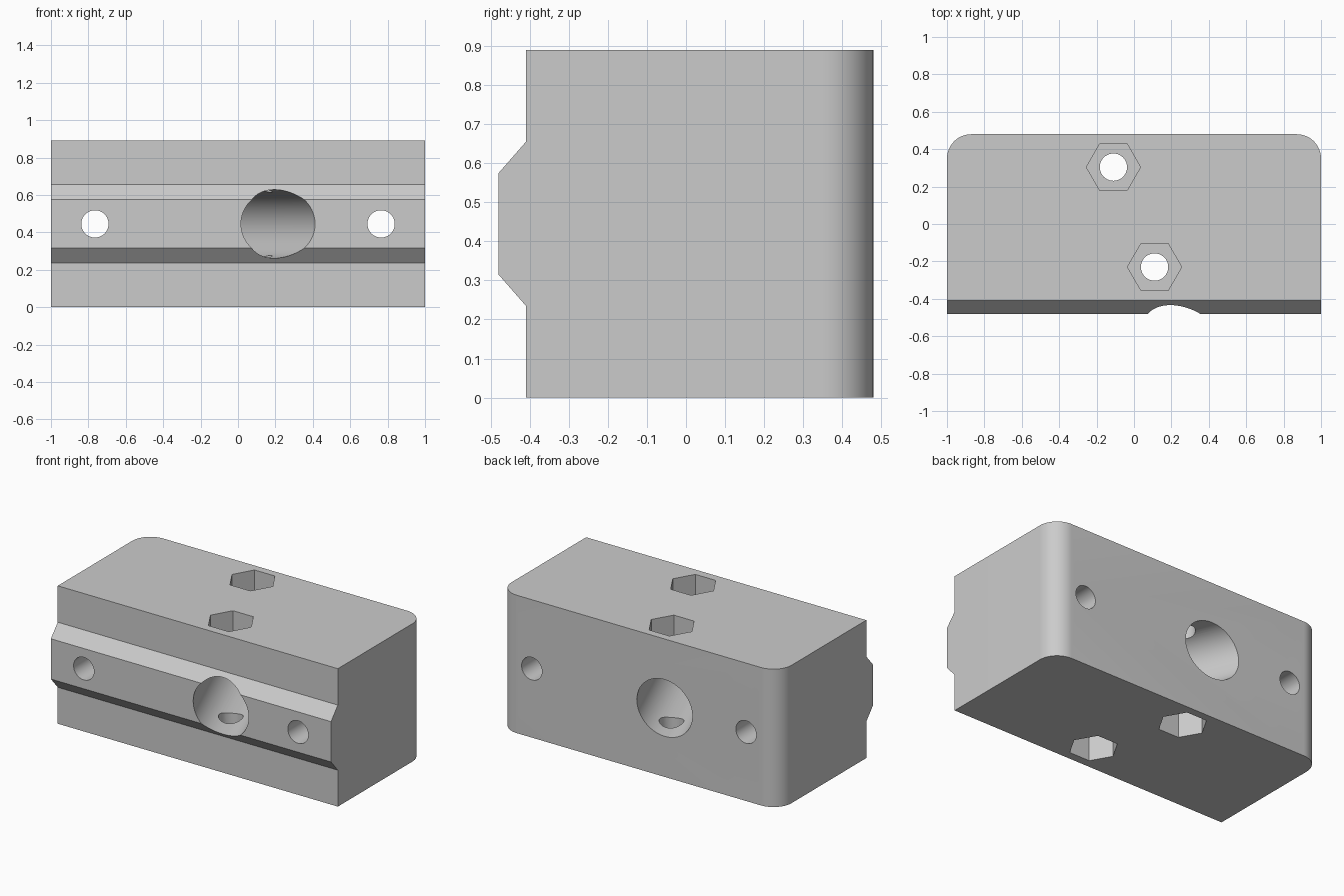
import bpy, bmesh
from math import radians
from mathutils import Matrix

if "Cube" in bpy.data.objects:
    bpy.data.objects.remove(bpy.data.objects["Cube"], do_unlink=True)

HEIGHT = 0.89
MID_Z = HEIGHT / 2
MID_Y = 0.037
BACK = 0.48
BOLT_R = 0.073

grey = bpy.data.materials.new("plain grey")
grey.use_nodes = True
colour = (0.6, 0.6, 0.6, 1)
grey.diffuse_color = colour
grey.node_tree.nodes["Principled BSDF"].inputs["Base Color"].default_value = colour


def add_object(name, bm):
    bmesh.ops.recalc_face_normals(bm, faces=bm.faces)
    mesh = bpy.data.meshes.new(name)
    bm.to_mesh(mesh)
    bm.free()
    mesh.materials.append(grey)
    obj = bpy.data.objects.new(name, mesh)
    bpy.context.collection.objects.link(obj)
    return obj


# Block: side profile with the front rail, swept across x, back corners rounded
profile = [(-0.41, 0), (-0.41, 0.235), (-BACK, 0.315), (-BACK, 0.575),
           (-0.41, 0.655), (-0.41, HEIGHT), (BACK, HEIGHT), (BACK, 0)]
bm = bmesh.new()
face = bm.faces.new([bm.verts.new((-1, y, z)) for y, z in profile])
swept = bmesh.ops.extrude_face_region(bm, geom=[face])["geom"]
bmesh.ops.translate(bm, vec=(2, 0, 0),
                    verts=[v for v in swept if isinstance(v, bmesh.types.BMVert)])
corners = [e for e in bm.edges
           if all(v.co.y > BACK - 0.01 for v in e.verts)
           and abs(e.verts[0].co.x - e.verts[1].co.x) < 0.01]
bmesh.ops.bevel(bm, geom=corners, offset=0.13, offset_type='OFFSET',
                segments=14, profile=0.5, affect='EDGES')
block = add_object("clamp_block", bm)


def drill(name, place, radius, depth, sides):
    """Cut a straight prism or cylinder out of the block."""
    bm = bmesh.new()
    bmesh.ops.create_cone(bm, cap_ends=True, segments=sides, radius1=radius,
                          radius2=radius, depth=depth, matrix=place)
    cutter = add_object(name, bm)
    cutter.hide_render = True
    mod = block.modifiers.new(name, 'BOOLEAN')
    mod.operation = 'DIFFERENCE'
    mod.solver = 'EXACT'
    mod.object = cutter
    bpy.context.view_layer.objects.active = block
    bpy.ops.object.modifier_apply(modifier=name)
    bpy.data.objects.remove(cutter, do_unlink=True)


along_y = Matrix.Rotation(radians(90), 4, 'X')

# Slanted rod bore
drill("rod_bore", Matrix.Translation((0, MID_Y, MID_Z))
      @ Matrix.Rotation(radians(22.5), 4, 'Z') @ along_y, 0.183, 3, 72)

# Mounting holes from front to back
for x in (-0.765, 0.765):
    drill("mounting_hole", Matrix.Translation((x, 0, MID_Z)) @ along_y, BOLT_R, 2, 40)

# Vertical bolt holes with hexagonal nut pockets at both ends
POCKET = 0.18
for side in (-1, 1):
    x, y = side * 0.11, MID_Y - side * 0.267
    drill("bolt_hole", Matrix.Translation((x, y, MID_Z)), BOLT_R, 2, 40)
    for z in (0, HEIGHT):
        drill("nut_pocket", Matrix.Translation((x, y, z))
              @ Matrix.Rotation(radians(90), 4, 'Z'), 0.145, 2 * POCKET, 6)

# Smooth the curved walls, keep the edges sharp
bpy.ops.object.select_all(action='DESELECT')
block.select_set(True)
bpy.context.view_layer.objects.active = block
bpy.ops.object.shade_smooth_by_angle(angle=radians(30))
